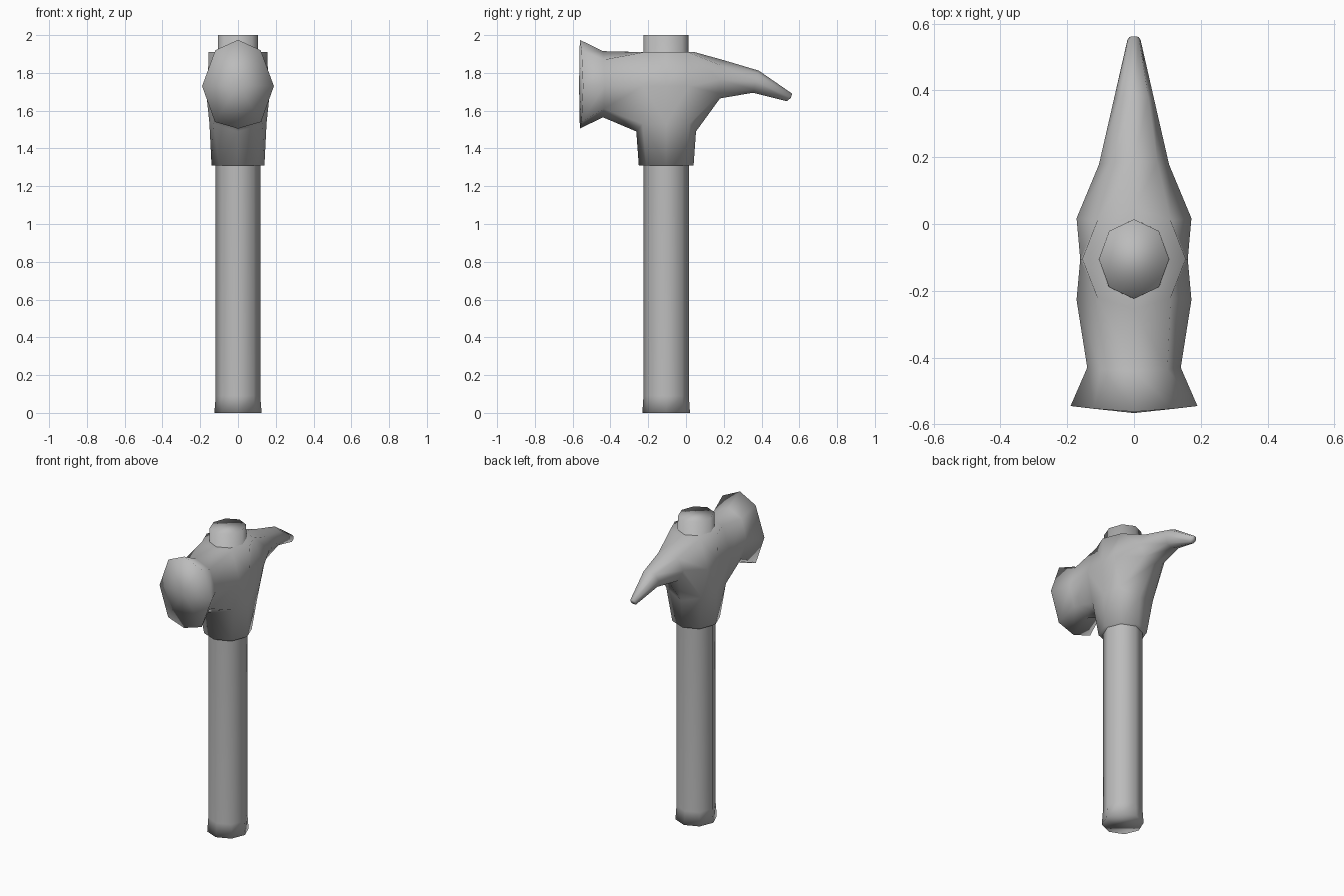
import bpy
import bmesh
from math import cos, sin, pi

cube = bpy.data.objects.get("Cube")
if cube:
    bpy.data.objects.remove(cube, do_unlink=True)

GREY = (0.5, 0.5, 0.5, 1)
grey = bpy.data.materials.new("plain grey")
grey.use_nodes = True
grey.diffuse_color = GREY
grey.node_tree.nodes["Principled BSDF"].inputs["Base Color"].default_value = GREY

AXIS = -0.105  # y of the handle's centre line


def finish(bm, name):
    """Turn a bmesh into a smooth-shaded grey object."""
    bmesh.ops.recalc_face_normals(bm, faces=bm.faces)
    for face in bm.faces:
        face.smooth = True
    mesh = bpy.data.meshes.new(name)
    bm.to_mesh(mesh)
    bm.free()
    mesh.materials.append(grey)
    obj = bpy.data.objects.new(name, mesh)
    bpy.context.collection.objects.link(obj)


def bridge(bm, a, b):
    for i in range(len(a)):
        j = (i + 1) % len(a)
        bm.faces.new((a[i], a[j], b[j], b[i]))


def section(bm, half):
    """Eight-sided ring from a half profile running top to bottom."""
    full = half + [(-x, y, z) for x, y, z in half[3:0:-1]]
    return [bm.verts.new(p) for p in full]


def fan(bm, ring, tip):
    centre = bm.verts.new(tip)
    for i in range(len(ring)):
        bm.faces.new((ring[i], ring[(i + 1) % len(ring)], centre))


# Handle: octagonal shaft with a flared butt, running through the head
bm = bmesh.new()
rings = []
for z, rx, ry in [(0, 0.125, 0.126), (0.09, 0.118, 0.12),
                  (1.31, 0.118, 0.12), (2, 0.105, 0.119)]:
    rings.append([bm.verts.new((rx * cos(i * pi / 4), AXIS + ry * sin(i * pi / 4), z))
                  for i in range(8)])
for lower, upper in zip(rings, rings[1:]):
    bridge(bm, lower, upper)
bm.faces.new(rings[0])
bm.faces.new(rings[-1])
finish(bm, "handle")

# Head: poll, eye collar and claw in one skin
bm = bmesh.new()


def root(side):
    """Where the poll (side -1) or claw (side 1) leaves the collar."""
    return section(bm, [(0, AXIS + side * 0.15, 1.91), (0.11, AXIS + side * 0.115, 1.91),
                        (0.172, AXIS + side * 0.122, 1.73), (0.13, AXIS + side * 0.125, 1.53),
                        (0, AXIS + side * 0.158, 1.49)])


claw_root, poll_root = root(1), root(-1)

# Poll: narrow neck flaring to a slightly domed striking face
neck = section(bm, [(0, -0.44, 1.915), (0.1, -0.435, 1.87), (0.14, -0.43, 1.735),
                    (0.1, -0.435, 1.61), (0, -0.44, 1.565)])
face = section(bm, [(0, -0.562, 1.975), (0.12, -0.553, 1.92), (0.19, -0.545, 1.73),
                    (0.122, -0.553, 1.54), (0, -0.562, 1.505)])
bridge(bm, poll_root, neck)
bridge(bm, neck, face)
fan(bm, face, (0, -0.566, 1.735))

# Claw: tapering, drooping spike
previous = claw_root
for half in [
    [(0, 0.19, 1.87), (0.07, 0.185, 1.84), (0.105, 0.178, 1.765),
     (0.072, 0.18, 1.69), (0, 0.18, 1.665)],
    [(0, 0.385, 1.812), (0.043, 0.38, 1.797), (0.061, 0.37, 1.754),
     (0.043, 0.36, 1.71), (0, 0.355, 1.695)],
    [(0, 0.562, 1.69), (0.014, 0.56, 1.685), (0.02, 0.55, 1.67),
     (0.014, 0.54, 1.655), (0, 0.535, 1.65)],
]:
    ring = section(bm, half)
    bridge(bm, previous, ring)
    previous = ring
fan(bm, previous, (0, 0.555, 1.668))

# Collar cheeks: one column of vertices on each side of the eye
cheeks = {s: [bm.verts.new((s * x, AXIS, z)) for x, z in
              [(0.155, 1.91), (0.161, 1.73), (0.151, 1.53), (0.14, 1.31)]]
          for s in (1, -1)}
hem = {}
for end, ring in ((1, claw_root), (-1, poll_root)):
    middle = bm.verts.new((0, AXIS + end * 0.145, 1.31))
    hem[end] = {0: middle}
    for s, column in ((1, ring[1:4]), (-1, ring[7:4:-1])):
        cheek = cheeks[s]
        corner = bm.verts.new((s * 0.1, AXIS + end * 0.105, 1.31))
        hem[end][s] = corner
        for i in range(2):
            bm.faces.new((column[i], column[i + 1], cheek[i + 1], cheek[i]))
        bm.faces.new((column[2], corner, cheek[3], cheek[2]))
        bm.faces.new((ring[4], middle, corner, column[2]))

# Flat top and bottom of the collar
c, p = claw_root, poll_root
bm.faces.new((c[7], c[0], c[1], cheeks[1][0], p[1], p[0], p[7], cheeks[-1][0]))
bm.faces.new((hem[1][-1], hem[1][0], hem[1][1], cheeks[1][3],
              hem[-1][1], hem[-1][0], hem[-1][-1], cheeks[-1][3]))
finish(bm, "hammer_head")
